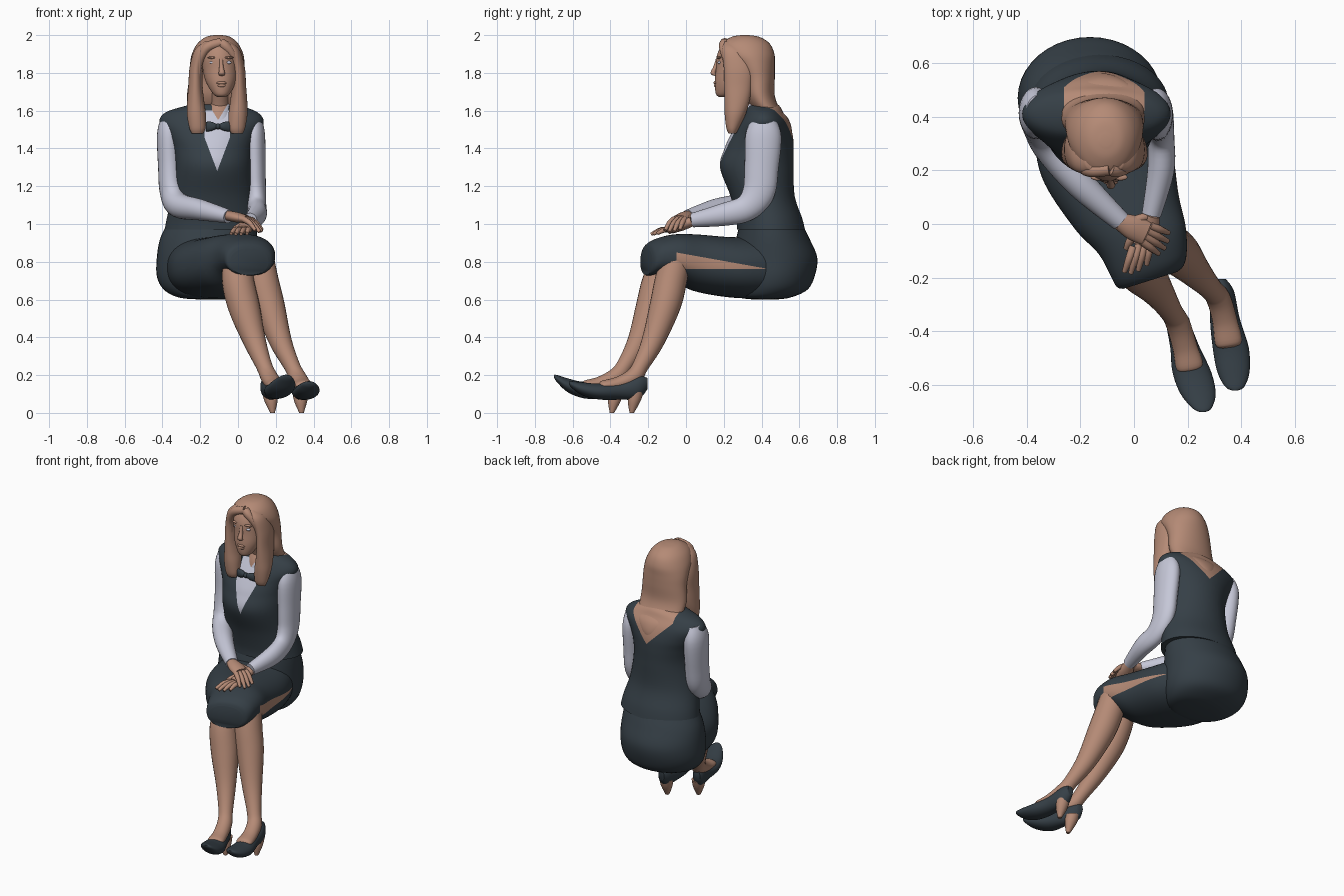
import bpy, bmesh, math
from mathutils import Vector


def material(name, rgb):
    m = bpy.data.materials.new(name)
    m.diffuse_color = (*rgb, 1)
    return m


SKIN = material("warm skin", (0.46, 0.255, 0.18))
CLOTH = material("dark slate cloth", (0.036, 0.050, 0.062))
SHIRT = material("pale grey shirt", (0.56, 0.57, 0.68))
X, Y, Z = Vector((1, 0, 0)), Vector((0, 1, 0)), Vector((0, 0, 1))
HU = Vector((0.954, 0.3, 0))   # across the turned lap


def spline(secs, steps):
    """Catmull-Rom through tuples of (x, y, z, radius_u, radius_v)."""
    out, n = [], len(secs)
    for i in range(n - 1):
        a, b, c, d = (secs[max(i - 1, 0)], secs[i], secs[i + 1], secs[min(i + 2, n - 1)])
        for k in range(steps):
            t = k / steps
            out.append([0.5 * (2 * q + (r - p) * t + (2 * p - 5 * q + 4 * r - s) * t * t
                               + (3 * q - p - 3 * r + s) * t ** 3)
                        for p, q, r, s in zip(a, b, c, d)])
    out.append(list(secs[-1]))
    return out


def loft(name, secs, mats, axes=None, ref=X, seg=28, steps=5, power=2.0, paint=None, cuts=()):
    """Skin elliptical sections; axes fixed, or following the path when None.
    cuts are (point, normal) planes that give painted areas clean borders."""
    secs = [s if len(s) == 5 else (*s, s[3]) for s in secs]
    pts = spline(secs, steps)
    bm = bmesh.new()
    rings = []
    for i, p in enumerate(pts):
        c = Vector(p[:3])
        if axes:
            u, v = axes
        else:
            t = (Vector(pts[min(i + 1, len(pts) - 1)][:3]) - Vector(pts[max(i - 1, 0)][:3])).normalized()
            u = t.cross(ref).normalized()
            v = u.cross(t)
        ring = []
        for k in range(seg):
            a = math.tau * k / seg
            ca, sa = math.cos(a), math.sin(a)
            e = 2 / power
            ring.append(bm.verts.new(c + u * max(p[3], 0.002) * math.copysign(abs(ca) ** e, ca)
                                     + v * max(p[4], 0.002) * math.copysign(abs(sa) ** e, sa)))
        rings.append(ring)
    for r0, r1 in zip(rings, rings[1:]):
        for k in range(seg):
            j = (k + 1) % seg
            bm.faces.new((r0[k], r0[j], r1[j], r1[k]))
    bm.faces.new(rings[0])
    bm.faces.new(rings[-1])
    for co, no in cuts:
        bmesh.ops.bisect_plane(bm, geom=bm.verts[:] + bm.edges[:] + bm.faces[:], plane_co=co, plane_no=no)
    bmesh.ops.recalc_face_normals(bm, faces=bm.faces)
    if paint:
        for f in bm.faces:
            f.material_index = paint(f.calc_center_median())
    return finish(name, bm, mats)


def finish(name, bm, mats):
    me = bpy.data.meshes.new(name)
    bm.to_mesh(me)
    bm.free()
    for m in mats if isinstance(mats, list) else [mats]:
        me.materials.append(m)
    ob = bpy.data.objects.new(name, me)
    bpy.context.collection.objects.link(ob)
    bpy.context.view_layer.objects.active = ob
    bpy.ops.object.select_all(action='DESELECT')
    ob.select_set(True)
    bpy.ops.object.shade_smooth_by_angle(angle=math.radians(50))
    return ob


def blob(name, loc, size, mat):
    bm = bmesh.new()
    bmesh.ops.create_uvsphere(bm, u_segments=16, v_segments=10, radius=1)
    bmesh.ops.scale(bm, vec=size, verts=bm.verts)
    bmesh.ops.translate(bm, vec=loc, verts=bm.verts)
    return finish(name, bm, mat)


# Skirt: seat, then lap with an open side slit
loft("skirt_seat", [(-.14, .45, 1.0, .235, .165), (-.155, .46, .92, .258, .195), (-.163, .47, .82, .267, .225),
                    (-.163, .465, .72, .266, .215), (-.155, .45, .65, .235, .19), (-.14, .42, .61, .17, .13),
                    (-.13, .42, .6, .06, .05)], CLOTH, (X, Y), seg=40)


def slit(p):
    side = (p - Vector((-.02, .05, .79))).dot(HU)
    return int(side > .08 and -.05 < p.y < .42 and .762 < p.z < .765 + .075 * (.42 - p.y) / .42)


loft("skirt_lap", [(-.16, .45, .77, .23, .165), (-.105, .25, .77, .25, .16), (-.03, .05, .795, .205, .15),
                   (.03, -.06, .825, .17, .12), (.055, -.15, .828, .148, .095), (.06, -.195, .812, .13, .085),
                   (.06, -.21, .80, .105, .07)], [CLOTH, SKIN], (HU, Z), seg=64, steps=8, power=2.3, paint=slit,
     cuts=[((0, 0, .762), Z), ((0, .42, .765), (0, .1786, 1)), ((0, -.05, 0), Y), ((0, .42, 0), Y)])


# Vest with shirt front and hair tip at the back
def vest_paint(p):
    dx = abs(p.x + .11)
    if p.y < .38 and 1.28 < p.z < 1.6 and dx < .068 * min(1, (p.z - 1.28) / .18):
        return 1
    if p.y > .42 and p.z > 1.43 + dx and dx < .15:
        return 2
    return 0


V0, V1 = (-.11, 0, 1.28), (-.11, 0, 1.43)
loft("vest", [(-.13, .45, .97, .258, .18), (-.13, .44, 1.03, .247, .175), (-.13, .405, 1.15, .22, .17),
              (-.13, .375, 1.3, .205, .195), (-.135, .387, 1.4, .213, .183), (-.14, .4, 1.47, .24, .165),
              (-.14, .41, 1.54, .276, .135), (-.14, .41, 1.59, .245, .105), (-.13, .41, 1.625, .15, .085),
              (-.12, .41, 1.65, .07, .05)],
     [CLOTH, SHIRT, SKIN], (X, Y), seg=80, steps=6, paint=vest_paint,
     cuts=[(V0, (1, 0, -.378)), (V0, (1, 0, .378)), ((-.178, 0, 0), X), ((-.042, 0, 0), X), (V1, (1, 0, -1)),
           (V1, (1, 0, 1)), ((-.26, 0, 0), X), ((.04, 0, 0), X), ((0, .42, 0), Y), ((0, 0, 1.6), Z)])

# Neck, collar and bow tie
loft("neck", [(-.1, .39, 1.54, .055), (-.098, .36, 1.64, .05), (-.095, .31, 1.76, .052)], SKIN)
C0 = (-.105, 0, 1.55)
loft("collar", [(-.1, .375, 1.54, .085, .095), (-.1, .38, 1.59, .075, .085), (-.1, .385, 1.635, .066, .068)],
     [SHIRT, SKIN], (X, Y), seg=48, steps=6, cuts=[(C0, (1, 0, -.6)), (C0, (1, 0, .6))],
     paint=lambda p: int(p.y < .37 and abs(p.x + .105) < (p.z - 1.55) * .6))
loft("bow_tie", [(-.17, .243, 1.515, .012, .026), (-.14, .238, 1.517, .016, .024), (-.112, .236, 1.517, .012, .012),
                 (-.1, .236, 1.517, .012, .012), (-.072, .238, 1.517, .016, .024), (-.042, .243, 1.515, .012, .026)],
     CLOTH, (Y, Z), seg=16)
blob("bow_knot", (-.106, .234, 1.517), (.014, .016, .016), CLOTH)

# Head and face
loft("head", [(-.088, .195, 1.672, .02, .02), (-.088, .205, 1.69, .045, .047), (-.091, .235, 1.75, .078, .083),
              (-.095, .258, 1.82, .092, .1), (-.1, .265, 1.89, .094, .102), (-.1, .285, 1.95, .08, .09),
              (-.1, .31, 1.98, .04, .05)], SKIN, (X, Y), seg=36)
loft("nose", [(-.09, .168, 1.875, .01, .01), (-.088, .157, 1.835, .011, .012), (-.086, .144, 1.803, .016, .014),
              (-.086, .15, 1.789, .015, .013), (-.086, .16, 1.784, .006, .006)], SKIN, (X, Y), seg=14)
blob("upper_lip", (-.087, .156, 1.747), (.027, .011, .008), SKIN)
blob("lower_lip", (-.087, .158, 1.733), (.022, .011, .009), SKIN)
for i, ex in enumerate((-.135, -.05)):
    blob(f"eye_{i}", (ex, .176, 1.855), (.016, .009, .008), SHIRT)
    blob(f"brow_{i}", (ex, .174, 1.881), (.026, .012, .007), SKIN)

# Long hair: crown and back, two front locks, parted fringe
loft("hair_back", [(-.105, .31, 2.0, .02, .02), (-.105, .315, 1.99, .065, .075), (-.107, .315, 1.955, .108, .128),
                   (-.108, .33, 1.9, .136, .138), (-.11, .36, 1.84, .145, .11), (-.112, .38, 1.77, .147, .09),
                   (-.115, .39, 1.68, .155, .08), (-.115, .425, 1.61, .15, .072), (-.115, .48, 1.56, .13, .06),
                   (-.115, .515, 1.5, .075, .045), (-.115, .53, 1.44, .02, .025)], SKIN, (X, Y), seg=40)
for name, s, cx in (("hair_lock_right", -1, -.11), ("hair_lock_left", 1, -.11)):
    loft(name, [(cx + s * .04, .235, 1.965, .03, .035), (cx + s * .082, .25, 1.92, .038, .06),
                (cx + s * .11, .275, 1.83, .036, .075), (cx + s * .115, .275, 1.73, .038, .072),
                (cx + s * .114, .27, 1.65, .045, .066), (cx + s * .11, .26, 1.58, .05, .055),
                (cx + s * .105, .248, 1.51, .043, .035), (cx + s * .105, .245, 1.48, .03, .02)], SKIN, (X, Y))
    loft("fringe" + name[9:], [(-.09, .205, 1.96, .025), (cx + s * .045, .2, 1.94, .026),
                               (cx + s * .078, .207, 1.9, .022), (cx + s * .098, .222, 1.84, .018),
                               (cx + s * .106, .23, 1.76, .016)], SKIN, ref=Y, seg=16)

# Sleeves
loft("sleeve_right", [(-.355, .42, 1.57, .06, .045), (-.365, .415, 1.48, .095, .063), (-.36, .4, 1.3, .088, .063),
                      (-.35, .37, 1.17, .085, .064), (-.315, .29, 1.1, .068, .062), (-.2, .15, 1.075, .056, .055),
                      (-.05, .01, 1.04, .036, .038)], SHIRT)
loft("sleeve_left", [(.08, .41, 1.56, .06, .045), (.085, .41, 1.47, .095, .058), (.09, .4, 1.3, .09, .056),
                     (.095, .385, 1.17, .085, .053), (.1, .32, 1.085, .07, .05), (.1, .2, 1.05, .06, .05),
                     (.065, .035, 1.02, .038, .036)], SHIRT)


# Hands: palm, four fingers and a thumb
def hand(name, wrist, knuckle, tip, side, thumb):
    w, k, t, s = map(Vector, (wrist, knuckle, tip, side))
    mid = (w + k) / 2
    loft(name + "_palm", [(*w, .032, .026), (*mid, .046, .027), (*k, .046, .021)], SKIN, ref=Z, seg=20)
    for i in range(4):
        o = (i - 1.5) * .022
        a, b = k + s * o, t + s * o * 1.3 - (t - k) * (.12 * abs(i - 1.4))
        m = (a + b) / 2 + Z * .01
        loft(f"{name}_finger_{i}", [(*a, .016), (*m, .014), (*b, .009)], SKIN, ref=Z, seg=10, steps=4)
    a = mid + s * thumb * .03
    b = k + s * thumb * .062 - Z * .015
    loft(name + "_thumb", [(*a, .018), (*((a + b) / 2 + s * thumb * .01), .015), (*b, .01)],
         SKIN, ref=Z, seg=10, steps=4)


hand("hand_right", (-.055, .01, 1.045), (.045, -.035, 1.025), (.125, -.08, .955), (.45, .89, 0), 1)
hand("hand_left", (.065, .035, 1.015), (.03, -.075, .97), (.0, -.185, .945), (.96, .28, 0), -1)

# Lower legs running into the instep
loft("leg_right", [(.0, -.09, .82, .075), (.0, -.145, .7, .085), (.035, -.185, .55, .083), (.088, -.25, .38, .06),
                   (.138, -.325, .25, .043), (.165, -.375, .19, .045), (.19, -.46, .155, .036, .046),
                   (.207, -.53, .145, .028, .05), (.211, -.55, .143, .015, .03)], SKIN, seg=24)
loft("leg_left", [(.11, -.05, .82, .08), (.13, -.08, .7, .085), (.165, -.11, .57, .082), (.225, -.175, .38, .06),
                  (.285, -.24, .25, .043), (.315, -.28, .19, .045), (.338, -.36, .155, .036, .046),
                  (.352, -.44, .143, .028, .05), (.355, -.46, .142, .015, .03)], SKIN, seg=24)

# Court shoes with short tapered heels
loft("shoe_right", [(.145, -.325, .155, .02, .03), (.16, -.36, .135, .042, .06), (.19, -.46, .12, .055, .047),
                    (.215, -.55, .122, .072, .043), (.238, -.63, .148, .066, .036), (.253, -.685, .183, .036, .018),
                    (.256, -.7, .195, .01, .006)], CLOTH, (X, Z))
loft("shoe_left", [(.322, -.205, .155, .02, .03), (.33, -.25, .135, .042, .06), (.338, -.35, .118, .055, .048),
                   (.36, -.46, .113, .067, .042), (.37, -.55, .128, .06, .034), (.375, -.605, .15, .036, .018),
                   (.376, -.62, .16, .01, .006)], CLOTH, (X, Z))
loft("heel_right", [(.168, -.37, .11, .042), (.175, -.38, .06, .034), (.183, -.392, 0, .012)], SKIN, (X, Y), seg=14)
loft("heel_left", [(.33, -.265, .11, .042), (.332, -.275, .06, .034), (.336, -.287, 0, .012)], SKIN, (X, Y), seg=14)
